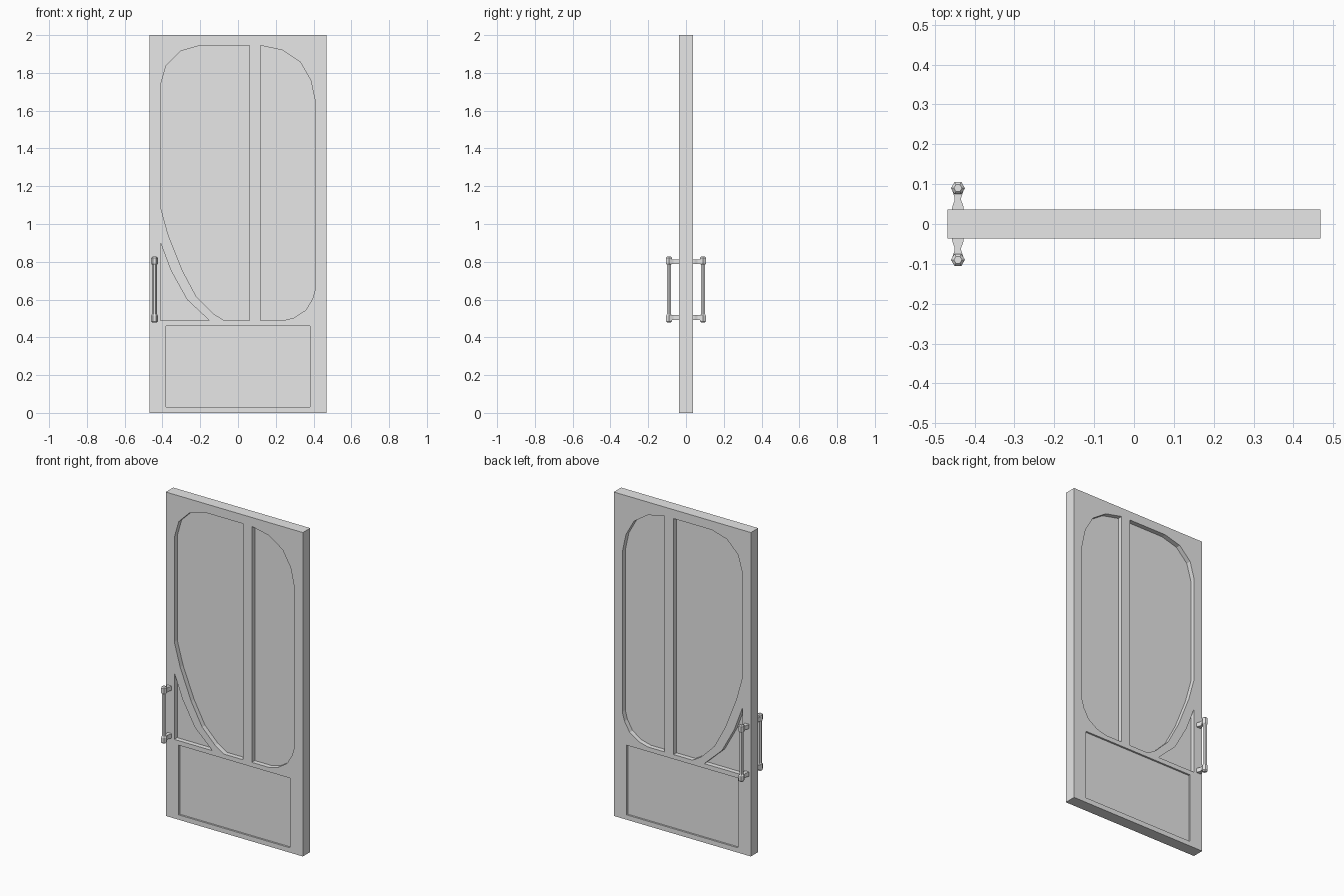
import bpy, bmesh
from math import cos, sin, pi

cube = bpy.data.objects.get("Cube")
if cube:
    bpy.data.objects.remove(cube, do_unlink=True)

grey = bpy.data.materials.new("light grey")
grey.use_nodes = True
grey.diffuse_color = (0.8, 0.8, 0.8, 1)
grey.node_tree.nodes["Principled BSDF"].inputs["Base Color"].default_value = (0.8, 0.8, 0.8, 1)


def add_mesh(name, mesh):
    mesh.materials.clear()
    mesh.materials.append(grey)
    for face in mesh.polygons:
        face.use_smooth = False
    obj = bpy.data.objects.new(name, mesh)
    bpy.context.collection.objects.link(obj)
    return obj


def board(name, outlines, half_depth):
    """Upright board from x,z outlines; every outline after the first is a hole."""
    curve = bpy.data.curves.new(name + "_outline", "CURVE")
    curve.dimensions = "2D"
    curve.fill_mode = "BOTH"
    curve.extrude = half_depth
    for outline in outlines:
        spline = curve.splines.new("POLY")
        spline.points.add(len(outline) - 1)
        for point, (x, z) in zip(spline.points, outline):
            point.co = (x, z, 0, 1)
        spline.use_cyclic_u = True
    helper = bpy.data.objects.new(name + "_helper", curve)
    bpy.context.collection.objects.link(helper)
    graph = bpy.context.evaluated_depsgraph_get()
    mesh = bpy.data.meshes.new_from_object(helper.evaluated_get(graph))
    bpy.data.objects.remove(helper, do_unlink=True)
    bm = bmesh.new()
    bm.from_mesh(mesh)
    bmesh.ops.remove_doubles(bm, verts=bm.verts, dist=0.0001)
    bmesh.ops.recalc_face_normals(bm, faces=bm.faces)
    bm.to_mesh(mesh)
    bm.free()
    obj = add_mesh(name, mesh)
    obj.rotation_euler.x = pi / 2
    return obj


def loft(name, rings, location):
    """Closed solid through rings with equal point counts."""
    bm = bmesh.new()
    loops = [[bm.verts.new(p) for p in ring] for ring in rings]
    n = len(loops[0])
    for a, b in zip(loops, loops[1:]):
        for i in range(n):
            j = (i + 1) % n
            bm.faces.new((a[i], a[j], b[j], b[i]))
    bm.faces.new(loops[0])
    bm.faces.new(loops[-1])
    bmesh.ops.recalc_face_normals(bm, faces=bm.faces)
    mesh = bpy.data.meshes.new(name)
    bm.to_mesh(mesh)
    bm.free()
    add_mesh(name, mesh).location = location


def rectangle(x0, x1, z0, z1):
    return [(x0, z0), (x1, z0), (x1, z1), (x0, z1)]


# Panel openings
large = [(.06, 1.945), (-.2, 1.945), (-.305, 1.915), (-.38, 1.84), (-.41, 1.735),
         (-.41, 1.09), (-.37, .945), (-.295, .755), (-.22, .615), (-.13, .525),
         (-.07, .488), (.06, .488)]
narrow = [(.12, 1.945), (.235, 1.92), (.33, 1.857), (.385, 1.76), (.41, 1.645),
          (.41, .658), (.395, .605), (.36, .545), (.297, .504), (.235, .488), (.12, .488)]
corner = [(-.41, .9), (-.355, .753), (-.27, .6), (-.15, .488), (-.41, .488)]
lower = rectangle(-.38, .38, .03, .46)

# Door frame and recessed panels
board("door_frame", [rectangle(-.468, .468, 0, 2), large, narrow, corner, lower], 0.036)
board("large_pane", [large], 0.007)
board("narrow_pane", [narrow], 0.007)
board("corner_pane", [corner], 0.007)
board("lower_panel", [lower], 0.025)

# Pull handles on both faces: six-sided grip with end knobs, waisted brackets
GRIP = [(.010, .175), (.0175, .168), (.0175, .137), (.012, .130)]
GRIP += [(r, -z) for r, z in reversed(GRIP)]
BRACKET = [(.015, .03), (.014, .044), (.008, .06), (.008, .066), (.014, .084)]
for side, label in ((-1, "front"), (1, "back")):
    rings = [[(r * cos(k * pi / 3), r * sin(k * pi / 3), z) for k in range(6)] for r, z in GRIP]
    loft(label + "_handle_grip", rings, (-.442, side * .09, .653))
    for height, place in ((.506, "lower"), (.8, "upper")):
        rings = [[(-w, side * y, -.013), (w, side * y, -.013),
                  (w, side * y, .013), (-w, side * y, .013)] for w, y in BRACKET]
        loft(f"{label}_{place}_bracket", rings, (-.442, 0, height))
